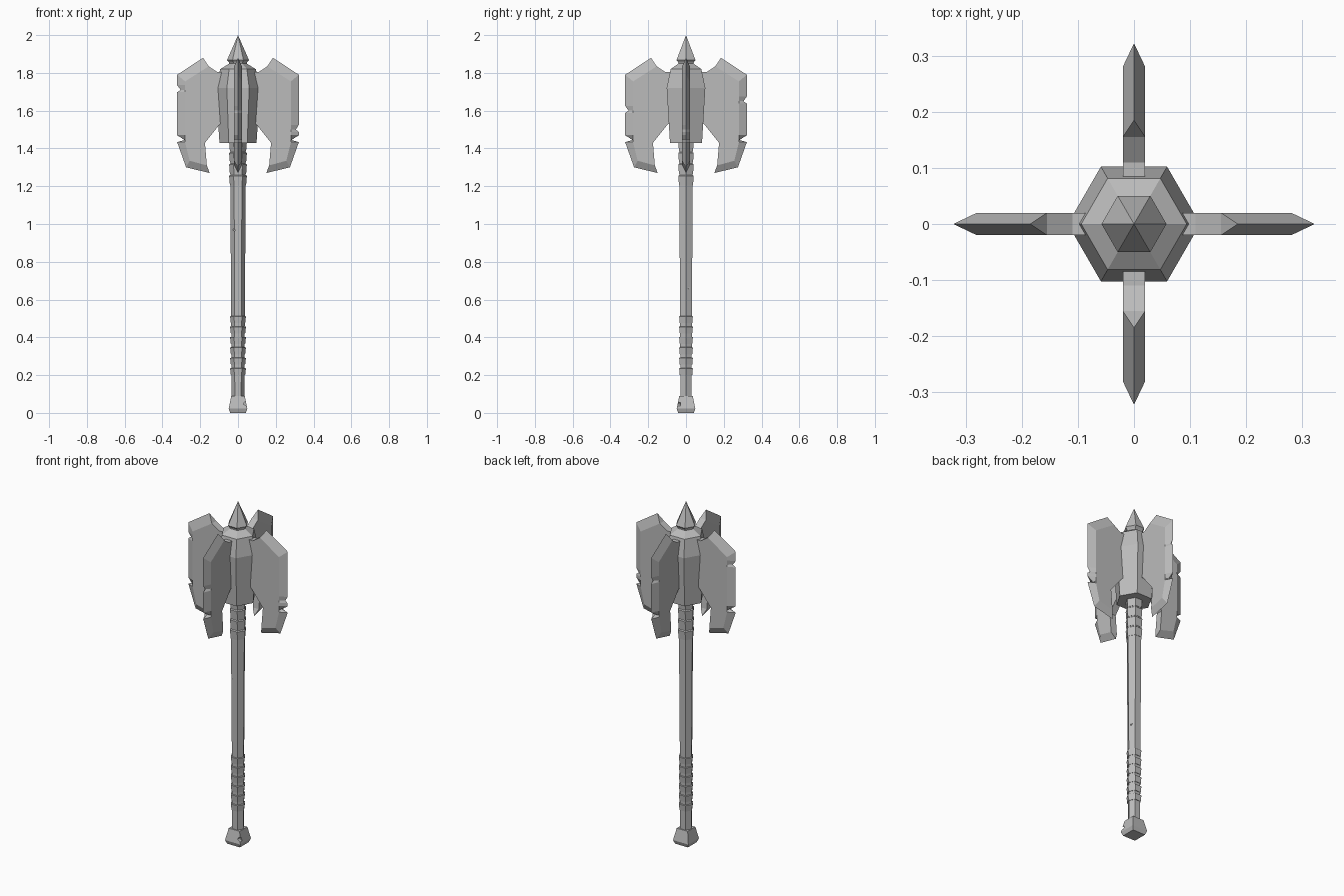
import bpy, bmesh, math
from mathutils import Matrix

cube = bpy.data.objects.get("Cube")
if cube:
    bpy.data.objects.remove(cube)

GREY = (0.5, 0.5, 0.5, 1)
stone = bpy.data.materials.new("stone grey")
stone.use_nodes = True
stone.diffuse_color = GREY
stone.node_tree.nodes["Principled BSDF"].inputs["Base Color"].default_value = GREY


def finish(name, bm):
    bmesh.ops.recalc_face_normals(bm, faces=bm.faces)
    mesh = bpy.data.meshes.new(name)
    bm.to_mesh(mesh)
    bm.free()
    mesh.materials.append(stone)
    obj = bpy.data.objects.new(name, mesh)
    bpy.context.collection.objects.link(obj)
    return obj


def lathe(name, profile, sides=6, turn=0.0):
    """Faceted solid from (radius, height) pairs; a zero radius makes a point."""
    bm = bmesh.new()
    rings = []
    for r, z in profile:
        count = sides if r > 0 else 1
        rings.append([bm.verts.new((r * math.cos(turn + math.tau * i / sides),
                                    r * math.sin(turn + math.tau * i / sides), z))
                      for i in range(count)])
    for a, b in zip(rings, rings[1:]):
        for i in range(sides):
            j = (i + 1) % sides
            if len(b) == 1:
                bm.faces.new((a[i], a[j], b[0]))
            else:
                bm.faces.new((a[i], a[j], b[j], b[i]))
    for ring in (rings[0], rings[-1]):
        if len(ring) > 2:
            bm.faces.new(ring)
    return finish(name, bm)


def blade(name, angle, nicks):
    """Axe blade with a bevelled outer edge; nicks are (height, depth), top first."""
    edge = [(0.185, 1.88), (0.322, 1.79)]
    flat = [(0.155, 1.835), (0.28, 1.755)]
    for z, depth in nicks:
        for dz, d in ((0.025, 0), (0, depth), (-0.012, 0)):
            edge.append((0.322 - d, z + dz))
            flat.append((0.28, z + dz))
    edge += [(0.275, 1.30), (0.15, 1.27)]
    flat += [(0.256, 1.335), (0.165, 1.31)]
    inner = [(0.175, 1.43), (0.095, 1.53), (0.03, 1.53), (0.03, 1.805), (0.11, 1.805)]

    bm = bmesh.new()
    rim = [bm.verts.new((r, 0, z)) for r, z in edge]
    front, back = ([bm.verts.new((r, y, z)) for r, z in flat + inner] for y in (-0.02, 0.02))
    bm.faces.new(front)
    bm.faces.new(back)
    n, total = len(rim), len(front)
    for side in (front, back):
        for i in range(n - 1):
            bm.faces.new((rim[i], rim[i + 1], side[i + 1], side[i]))
    for i in (0, n - 1):
        bm.faces.new((rim[i], front[i], back[i]))
    for i in range(n - 1, total):
        j = (i + 1) % total
        bm.faces.new((front[i], front[j], back[j], back[i]))
    bm.transform(Matrix.Rotation(angle, 4, "Z"))
    return finish(name, bm)


def chip(target, name, place, size, tilt):
    """Cut a small tilted nick out of a part."""
    bm = bmesh.new()
    bmesh.ops.create_cube(bm, size=1)
    bm.transform(Matrix.Translation(place) @ Matrix.Rotation(tilt, 4, "Y")
                 @ Matrix.Diagonal((*size, 1)))
    cutter = finish(name, bm)
    cutter.hide_render = True
    cutter.hide_viewport = True
    cutter.display_type = "WIRE"
    cut = target.modifiers.new("chip", "BOOLEAN")
    cut.operation = "DIFFERENCE"
    cut.solver = "EXACT"
    cut.object = cutter


# Head and top spike
lathe("axe_head", [(0.098, 1.43), (0.118, 1.72), (0.094, 1.82), (0.045, 1.85)])
lathe("top_spike", [(0.045, 1.84), (0.047, 1.855), (0.058, 1.868), (0, 2.0)])

# Four blades, each with its own worn nicks
blade("blade_left", 0, [(1.50, 0.016), (1.445, 0.038)])
blade("blade_back", math.pi / 2, [(1.65, 0.018), (1.445, 0.038)])
blade("blade_right", math.pi, [(1.71, 0.018), (1.445, 0.038)])
blade("blade_front", -math.pi / 2, [(1.60, 0.018), (1.445, 0.038)])

# Shaft with wrapped bands below the head and on the grip
shaft = lathe("shaft", [(0.034, 0.07), (0.036, 0.52), (0.041, 1.2), (0.041, 1.45)])
for i in range(4):
    z = 1.205 + 0.06 * i
    lathe(f"upper_band_{i + 1}", [(0.043, z), (0.047, z + 0.05), (0.041, z + 0.055)])
for i in range(6):
    z = 0.2 + 0.055 * i
    lathe(f"grip_band_{i + 1}", [(0.038, z), (0.042, z + 0.036), (0.034, z + 0.038)])
chip(shaft, "left_crack_cutter", (-0.03, -0.03, 0.97), (0.03, 0.02, 0.008), 0.2)
chip(shaft, "side_crack_cutter", (0.035, 0.02, 0.66), (0.02, 0.02, 0.008), 0.2)

# Square pommel
pommel = lathe("pommel", [(0.058, 0), (0.07, 0.022), (0.05, 0.09)], 4, math.pi / 4)
chip(pommel, "pommel_chip_cutter", (0.045, -0.045, 0.045), (0.03, 0.03, 0.014), 0.5)
